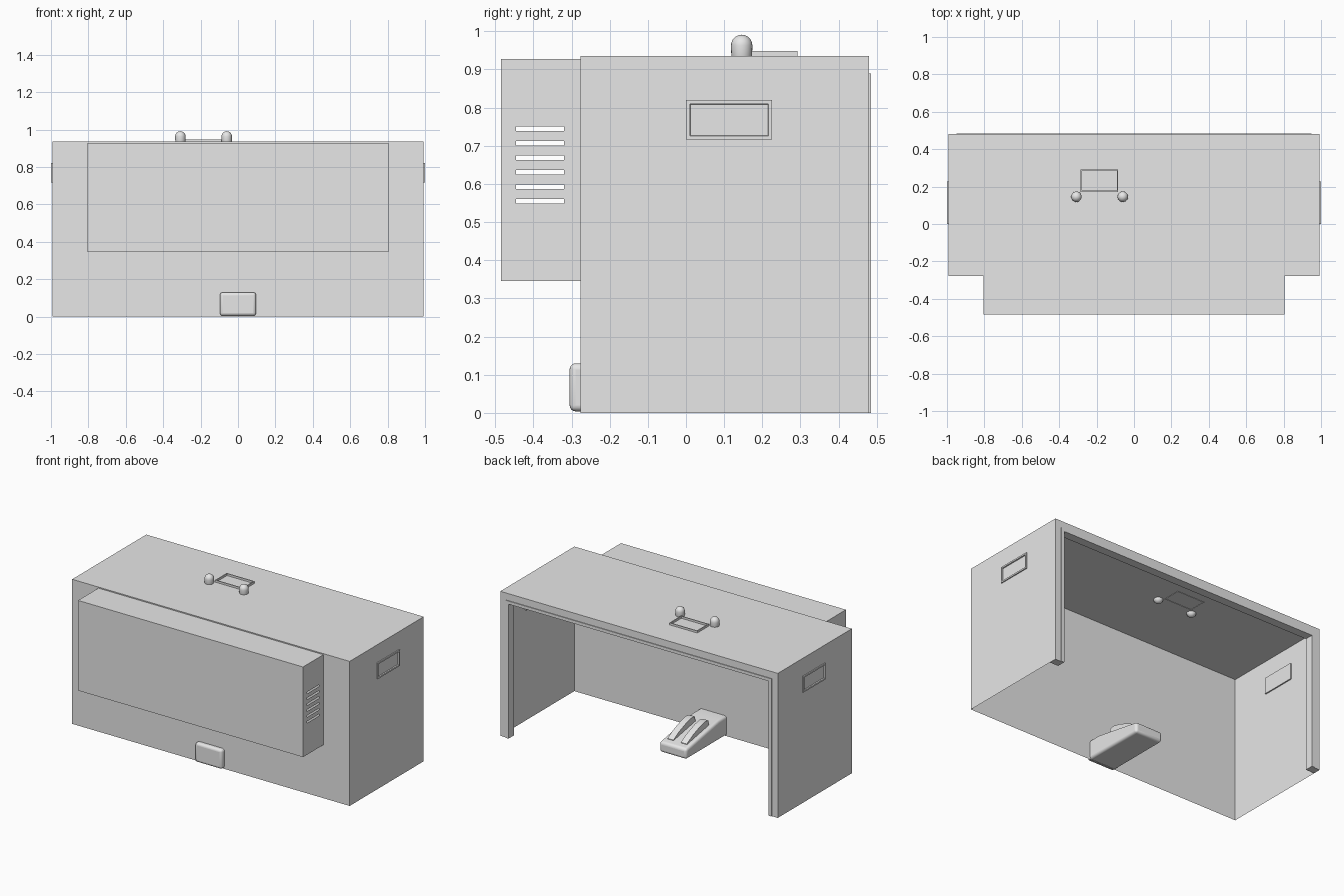
import bpy, bmesh
from mathutils import Vector

if "Cube" in bpy.data.objects:
    bpy.data.objects.remove(bpy.data.objects["Cube"], do_unlink=True)

GREY = bpy.data.materials.new("plain grey")
GREY.use_nodes = True
GREY.diffuse_color = (0.8, 0.8, 0.8, 1)
GREY.node_tree.nodes["Principled BSDF"].inputs["Base Color"].default_value = (0.8, 0.8, 0.8, 1)


def finish(name, bm, smooth=False):
    """Turn a bmesh into a named grey object."""
    mesh = bpy.data.meshes.new(name)
    bm.to_mesh(mesh)
    bm.free()
    mesh.materials.append(GREY)
    ob = bpy.data.objects.new(name, mesh)
    bpy.context.collection.objects.link(ob)
    if smooth:
        bpy.ops.object.select_all(action='DESELECT')
        ob.select_set(True)
        bpy.context.view_layer.objects.active = ob
        bpy.ops.object.shade_smooth_by_angle()
    return ob


def add_box(bm, lo, hi, skip=()):
    """Add a box between two corners, leaving out sides by outward direction."""
    lo, hi = Vector(lo), Vector(hi)
    verts = bmesh.ops.create_cube(bm, size=1)["verts"]
    for v in verts:
        v.co = Vector([lo[i] + (v.co[i] + 0.5) * (hi[i] - lo[i]) for i in range(3)])
    faces = {f for v in verts for f in v.link_faces}
    bm.normal_update()
    gone = [f for f in faces if any(f.normal.dot(Vector(d)) > 0.9 for d in skip)]
    bmesh.ops.delete(bm, geom=gone, context='FACES')
    return [v for v in verts if v.is_valid]


def extrude_profile(bm, points, x0, x1):
    """Extrude a (y, z) outline along x."""
    face = bm.faces.new([bm.verts.new((x0, y, z)) for y, z in points])
    out = bmesh.ops.extrude_face_region(bm, geom=[face])
    for v in out["geom"]:
        if isinstance(v, bmesh.types.BMVert):
            v.co.x = x1
    bmesh.ops.recalc_face_normals(bm, faces=bm.faces)


DOWN, BACK, LEFT, RIGHT = (0, 0, -1), (0, 1, 0), (1, 0, 0), (-1, 0, 0)
W, FRONT, REAR, TOP = 0.993, -0.277, 0.48, 0.935

# Main housing: thin shell open below and behind
bm = bmesh.new()
add_box(bm, (-W, FRONT, 0), (W, REAR, TOP), skip=(DOWN, BACK))
finish("housing", bm)

# Rim around the rear opening
bm = bmesh.new()
extrude_profile(bm, [(0.43, TOP - 0.065), (REAR, TOP - 0.065), (REAR, TOP), (0.43, TOP)], -W, W)
for s in (-1, 1):
    x0, x1 = sorted((s * W, s * (W - 0.062)))
    add_box(bm, (x0, 0.43, 0), (x1, REAR, TOP - 0.065))
finish("rear_rim", bm)

# Thin seam strip on the rear rim
bm = bmesh.new()
add_box(bm, (-0.95, REAR, 0.87), (0.95, 0.485, 0.89))
for s in (-1, 1):
    x0, x1 = sorted((s * 0.95, s * 0.931))
    add_box(bm, (x0, REAR, 0), (x1, 0.485, 0.87))
finish("rear_seam", bm)

# Front box with slotted ends
BX, BY, BZ0, BZ1 = 0.805, -0.485, 0.345, 0.928
bm = bmesh.new()
add_box(bm, (-BX, BY, BZ0), (BX, FRONT, BZ1), skip=(BACK, LEFT, RIGHT))
slots = [0.555 + 0.038 * i for i in range(6)]
ys = [BY, -0.445, -0.32, FRONT]
zs = [BZ0] + [z + d for z in slots for d in (-0.006, 0.006)] + [BZ1]
for s in (-1, 1):
    grid = [[bm.verts.new((s * BX, y, z)) for z in zs] for y in ys]
    for i in range(len(ys) - 1):
        for j in range(len(zs) - 1):
            if i == 1 and j % 2 == 1:
                continue
            quad = [grid[i][j], grid[i + 1][j], grid[i + 1][j + 1], grid[i][j + 1]]
            bm.faces.new(quad if s > 0 else quad[::-1])
bmesh.ops.remove_doubles(bm, verts=bm.verts, dist=0.0001)
finish("front_box", bm)

# Side handles: a plate with a rounded recess
for s, name in ((1, "left_handle"), (-1, "right_handle")):
    bm = bmesh.new()
    add_box(bm, (0.985, 0, 0.716), (1.0, 0.226, 0.82))
    bm.normal_update()
    face = max(bm.faces, key=lambda f: f.normal.x)
    bmesh.ops.inset_region(bm, faces=[face], thickness=0.014)
    bmesh.ops.inset_region(bm, faces=[face], thickness=0.004, depth=-0.012)
    for v in bm.verts:
        v.co.x *= s
    if s < 0:
        bmesh.ops.reverse_faces(bm, faces=bm.faces)
    finish(name, bm)

# Foot pedal block passing through the front wall
bm = bmesh.new()
extrude_profile(bm, [(-0.305, 0.004), (0.135, 0.004), (0.135, 0.07), (-0.2, 0.13), (-0.305, 0.13)],
                -0.097, 0.097)
ob = finish("pedal_block", bm)
bev = ob.modifiers.new("round", 'BEVEL')
bev.width, bev.segments, bev.limit_method, bev.angle_limit = 0.016, 4, 'ANGLE', 0.5
ob.select_set(True)
bpy.context.view_layer.objects.active = ob
bpy.ops.object.shade_smooth_by_angle()

# Two raised pedals on the block
for s, name in ((1, "left_pedal"), (-1, "right_pedal")):
    bm = bmesh.new()
    extrude_profile(bm, [(0.09, 0.06), (0.09, 0.082), (0.03, 0.115), (-0.05, 0.145), (-0.1, 0.155),
                         (-0.13, 0.15), (-0.14, 0.08)], s * 0.048 - 0.021, s * 0.048 + 0.021)
    ob = finish(name, bm, smooth=True)

# Two round-topped posts on the lid
for x, name in ((-0.06, "left_post"), (-0.308, "right_post")):
    bm = bmesh.new()
    bmesh.ops.create_uvsphere(bm, u_segments=24, v_segments=12, radius=0.028)
    for v in bm.verts:
        v.co += Vector((x, 0.146, 0.963 if v.co.z > -0.001 else 0.937))
    finish(name, bm, smooth=True)

# Thin rectangular tray rim between the posts
bm = bmesh.new()
X0, X1, Y0, Y1, T = -0.285, -0.085, 0.172, 0.292, 0.006
for lo, hi in (((X0, Y0), (X1, Y0 + T)), ((X0, Y1 - T), (X1, Y1)),
               ((X0, Y0 + T), (X0 + T, Y1 - T)), ((X1 - T, Y0 + T), (X1, Y1 - T))):
    add_box(bm, (*lo, 0.933), (*hi, 0.948))
finish("tray_rim", bm)
